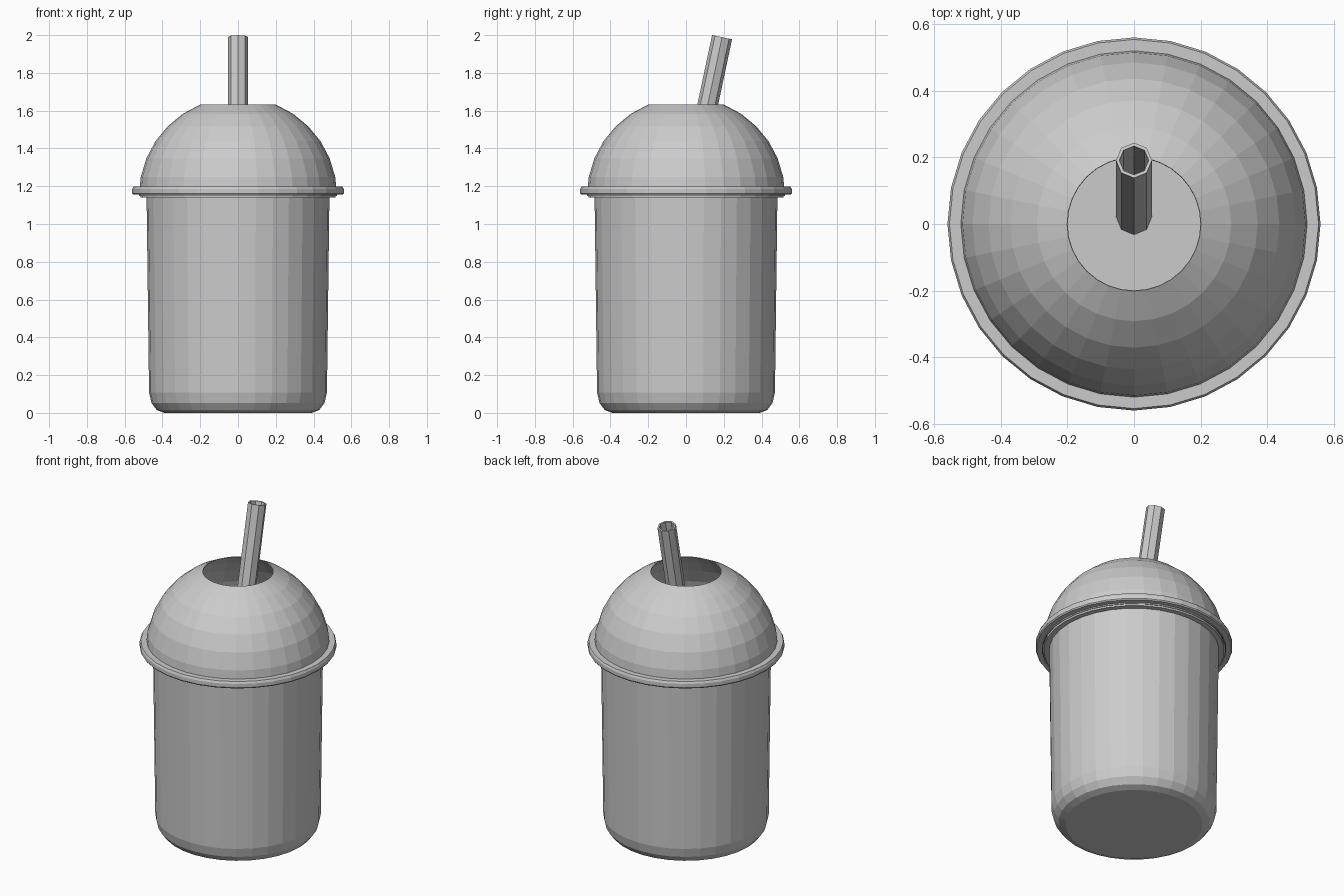
import bpy, bmesh
from math import sin, cos, pi, radians
from mathutils import Matrix

if "Cube" in bpy.data.objects:
    bpy.data.objects.remove(bpy.data.objects["Cube"])


def lathe(name, profile, sides, loop=False):
    """Revolve (radius, z) points about z; radius 0 closes to a pole."""
    bm = bmesh.new()
    rings = []
    for r, z in profile:
        if r == 0:
            rings.append([bm.verts.new((0, 0, z))] * sides)
        else:
            rings.append([bm.verts.new((r * cos(2 * pi * i / sides), r * sin(2 * pi * i / sides), z))
                          for i in range(sides)])
    pairs = list(zip(rings, rings[1:]))
    if loop:
        pairs.append((rings[-1], rings[0]))
    for a, b in pairs:
        for i in range(sides):
            j = (i + 1) % sides
            bm.faces.new(list(dict.fromkeys((a[i], a[j], b[j], b[i]))))
    bmesh.ops.recalc_face_normals(bm, faces=bm.faces[:])
    mesh = bpy.data.meshes.new(name)
    bm.to_mesh(mesh)
    bm.free()
    obj = bpy.data.objects.new(name, mesh)
    bpy.context.collection.objects.link(obj)
    return obj


# Cup with rounded base and a small lip under the lid
lathe("cup", [(0, 0), (0.39, 0), (0.43, 0.015), (0.458, 0.052), (0.471, 0.108),
              (0.484, 1.14), (0.515, 1.14), (0.515, 1.17), (0, 1.17)], 32)

# Lid rim, closed across by the surface seen through the dome opening
lathe("lid_rim", [(0, 1.155), (0.555, 1.155), (0.56, 1.162), (0.56, 1.185),
                  (0.554, 1.198), (0, 1.198)], 32)

# Dome: thin spherical shell with an open top
R, t = 0.525, 0.004
angles = [radians(11.25 * k) for k in range(2, 9)]
outer = [(R * sin(a), 1.147 + R * cos(a)) for a in angles]
inner = [((R - t) * sin(a), 1.147 + (R - t) * cos(a)) for a in reversed(angles)]
lathe("dome_lid", outer + inner, 32, loop=True)

# Hollow octagonal straw leaning backwards
straw = lathe("straw", [(0.054, -0.82), (0.054, 0), (0.044, 0), (0.044, -0.82)], 8, loop=True)
straw.matrix_world = Matrix.Translation((0, 0.191, 1.989)) @ Matrix.Rotation(radians(-12), 4, 'X')
